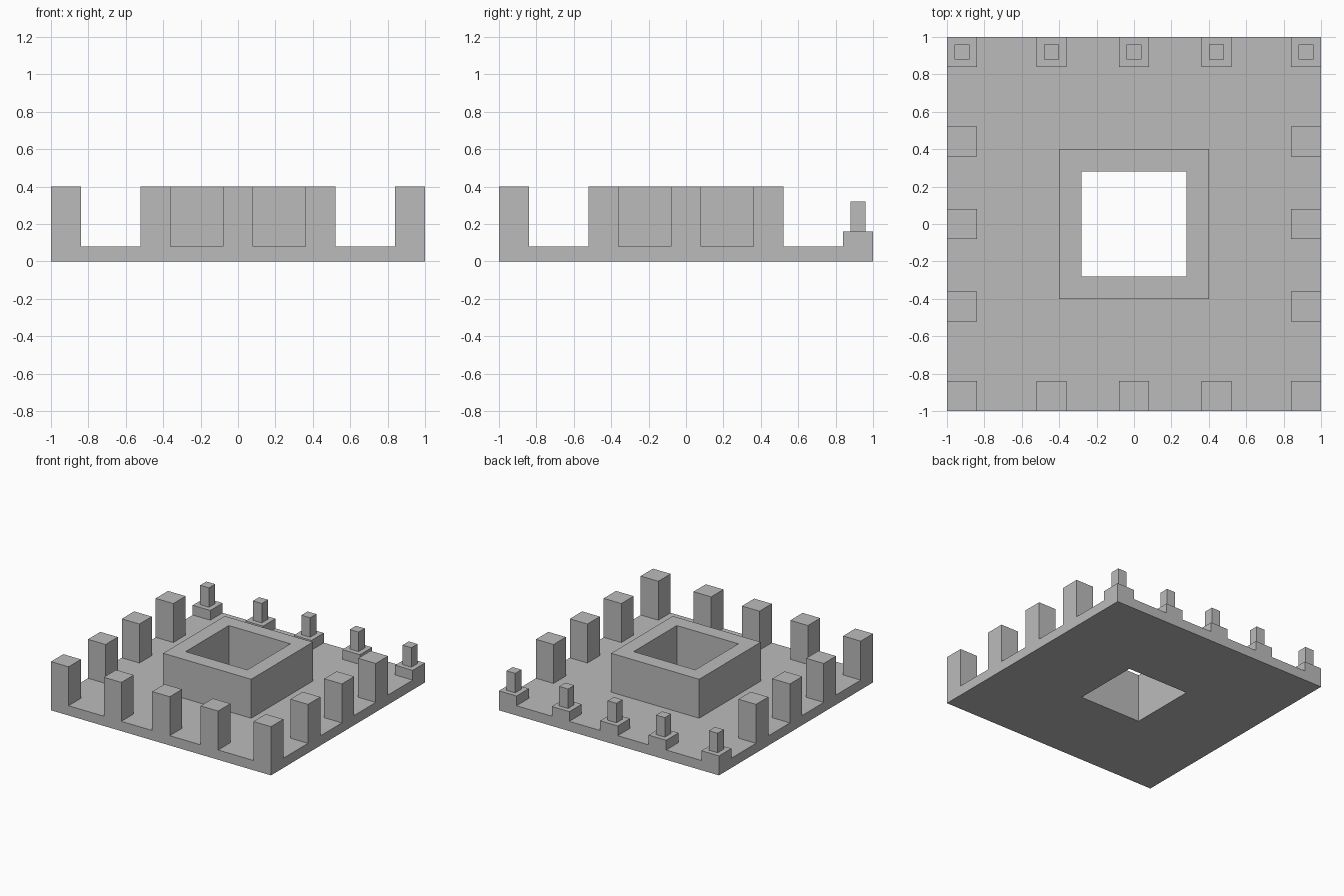
import bpy
import bmesh

if "Cube" in bpy.data.objects:
    bpy.data.objects.remove(bpy.data.objects["Cube"])

grey = bpy.data.materials.new("plain grey")
grey.diffuse_color = (0.5, 0.5, 0.5, 1.0)
grey.use_nodes = True
grey.node_tree.nodes["Principled BSDF"].inputs["Base Color"].default_value = grey.diffuse_color


def square_stack(name, rings, location=(0, 0, 0), closed=False):
    """Skin a list of square rings (half width, height); cap the top unless closed into a loop."""
    bm = bmesh.new()
    loops = [[bm.verts.new((sx * h, sy * h, z))
              for sx, sy in ((-1, -1), (1, -1), (1, 1), (-1, 1))] for h, z in rings]
    pairs = list(zip(loops, loops[1:]))
    if closed:
        pairs.append((loops[-1], loops[0]))
    else:
        bm.faces.new(loops[-1])
    for low, high in pairs:
        for i in range(4):
            j = (i + 1) % 4
            bm.faces.new((low[i], low[j], high[j], high[i]))
    mesh = bpy.data.meshes.new(name)
    bm.to_mesh(mesh)
    bm.free()
    mesh.materials.append(grey)
    obj = bpy.data.objects.new(name, mesh)
    obj.location = location
    bpy.context.collection.objects.link(obj)
    return obj


BASE = 0.08
SPOTS = (-0.92, -0.44, 0.0, 0.44, 0.92)

# Base plate with raised square collar and a shaft cut right through
square_stack("base_with_collar",
             [(1, 0), (1, BASE), (0.4, BASE), (0.4, 0.4), (0.28, 0.4), (0.28, 0)],
             closed=True)

# Posts around the edge: tall on three sides, low stepped pegs along the back
for x in SPOTS:
    for y in SPOTS:
        if y == SPOTS[-1]:
            square_stack("back_stepped_peg",
                         [(0.08, 0), (0.08, 0.08), (0.04, 0.08), (0.04, 0.24)], (x, y, BASE))
        elif abs(x) == 0.92 or y == SPOTS[0]:
            square_stack("edge_post", [(0.08, 0), (0.08, 0.32)], (x, y, BASE))
